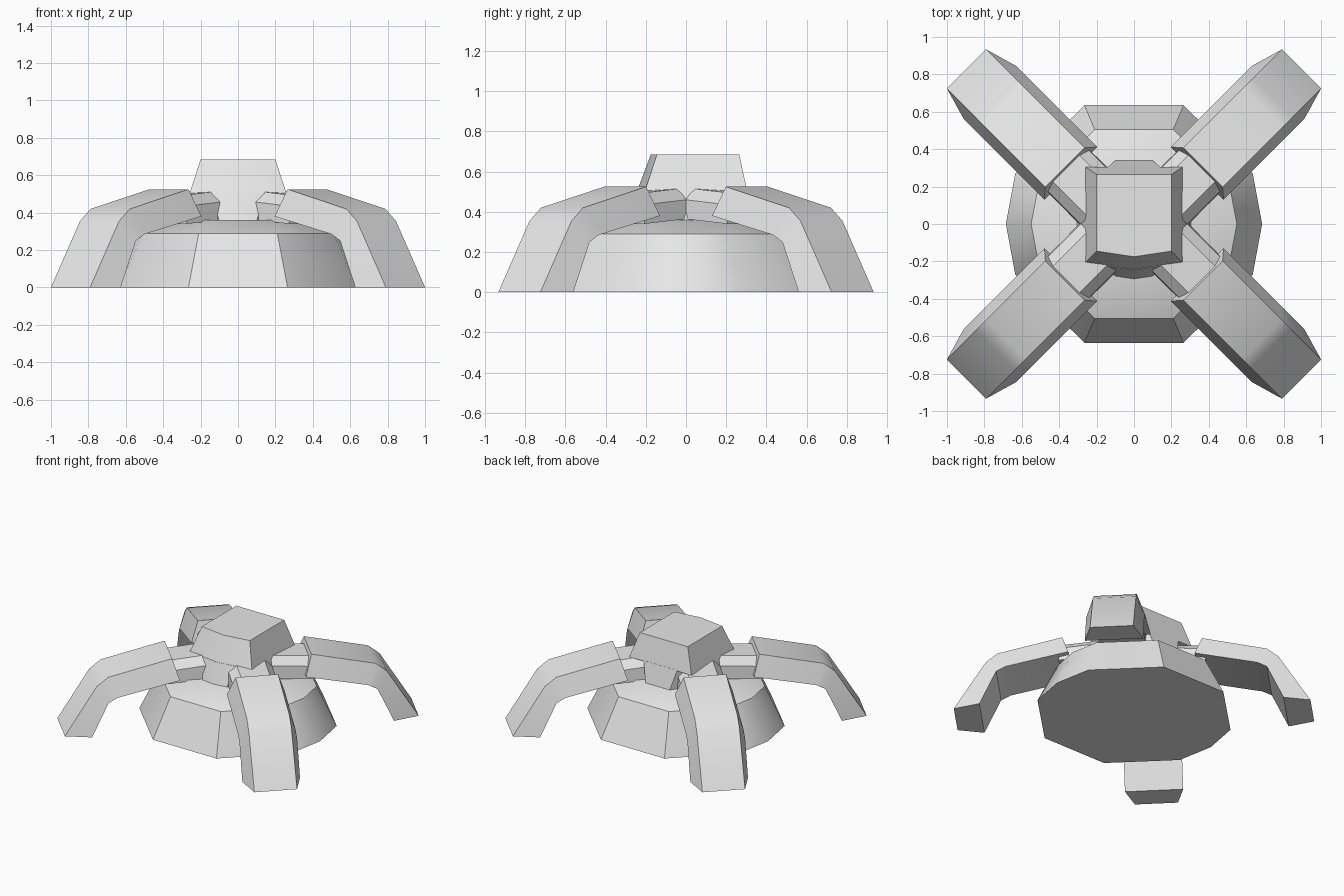
import bpy
import bmesh
import math

if "Cube" in bpy.data.objects:
    bpy.data.objects.remove(bpy.data.objects["Cube"], do_unlink=True)

grey = bpy.data.materials.new("plain grey")
grey.use_nodes = True
grey.diffuse_color = (0.8, 0.8, 0.8, 1)
grey.node_tree.nodes["Principled BSDF"].inputs["Base Color"].default_value = (0.8, 0.8, 0.8, 1)


def loft(name, rings):
    """Skin a stack of equal rings, cap both ends and smooth shallow angles."""
    bm = bmesh.new()
    loops = [[bm.verts.new(p) for p in ring] for ring in rings]
    count = len(loops[0])
    for a, b in zip(loops, loops[1:]):
        for i in range(count):
            j = (i + 1) % count
            bm.faces.new((a[i], a[j], b[j], b[i]))
    bm.faces.new(loops[0])
    bm.faces.new(loops[-1])
    bmesh.ops.recalc_face_normals(bm, faces=bm.faces)
    mesh = bpy.data.meshes.new(name)
    bm.to_mesh(mesh)
    bm.free()
    mesh.materials.append(grey)
    obj = bpy.data.objects.new(name, mesh)
    bpy.context.collection.objects.link(obj)
    bpy.ops.object.select_all(action="DESELECT")
    obj.select_set(True)
    bpy.context.view_layer.objects.active = obj
    bpy.ops.object.shade_smooth_by_angle(angle=math.radians(33))
    return obj


def symmetric(half, z):
    """Ring from its +x half, listed back to front; centre points stay single."""
    other = [(-x, y) for x, y in reversed(half) if x > 0]
    return [(x, y, z) for x, y in half + other]


def base_ring(front_x, front_y, side_x, side_y, tip, z):
    half = [(front_x, front_y), (side_x, side_y), (tip, 0),
            (side_x, -side_y), (front_x, -front_y)]
    return symmetric(half, z)


# Ten-sided base with a shallow shoulder
loft("base", [base_ring(0.265, 0.635, 0.635, 0.27, 0.685, 0),
              base_ring(0.21, 0.505, 0.51, 0.21, 0.55, 0.29),
              base_ring(0.18, 0.34, 0.28, 0.19, 0.30, 0.36)])

# Neck with cut corners, and the overhanging head with a pointed front
loft("neck", [
    symmetric([(0.1, 0.34), (0.305, 0.03), (0.305, -0.01), (0.1, -0.28), (0, -0.295)], 0.355),
    symmetric([(0.14, 0.305), (0.258, 0.1), (0.258, -0.08), (0.14, -0.225), (0, -0.245)], 0.505)])
loft("head", [
    symmetric([(0.26, 0.305), (0.26, -0.205), (0, -0.245)], 0.5),
    symmetric([(0.2, 0.265), (0.2, -0.145), (0, -0.175)], 0.685)])


# Legs and struts run diagonally, a little off the centre line
def diagonal(u, v, z, sx, sy):
    v += 0.047
    return (sx * (u + v) * math.sqrt(0.5), sy * (u - v) * math.sqrt(0.5), z)


leg_top = [(0.475, 0.525), (0.92, 0.42), (1.0, 0.355), (1.22, 0)]
leg_under = [(0.43, 0.38), (0.86, 0.285), (0.925, 0.25), (1.04, 0)]
strut_section = [(0.1, 0.515), (0.155, 0.46), (0.16, 0.365)]

for sy, end in ((-1, "front"), (1, "back")):
    for sx, side in ((1, "left"), (-1, "right")):
        rings = []
        for (ut, zt), (ub, zb) in zip(leg_top, leg_under):
            section = [(ut, -0.148, zt), (ut, 0.148, zt), (ub, 0.2, zb), (ub, -0.2, zb)]
            rings.append([diagonal(*p, sx, sy) for p in section])
        loft(f"{end}_{side}_leg", rings)

        profile = strut_section + [(-w, z) for w, z in reversed(strut_section)]
        loft(f"{end}_{side}_strut",
             [[diagonal(u, w, z - drop, sx, sy) for w, z in profile]
              for u, drop in ((0.2, 0), (0.5, 0.025))])
